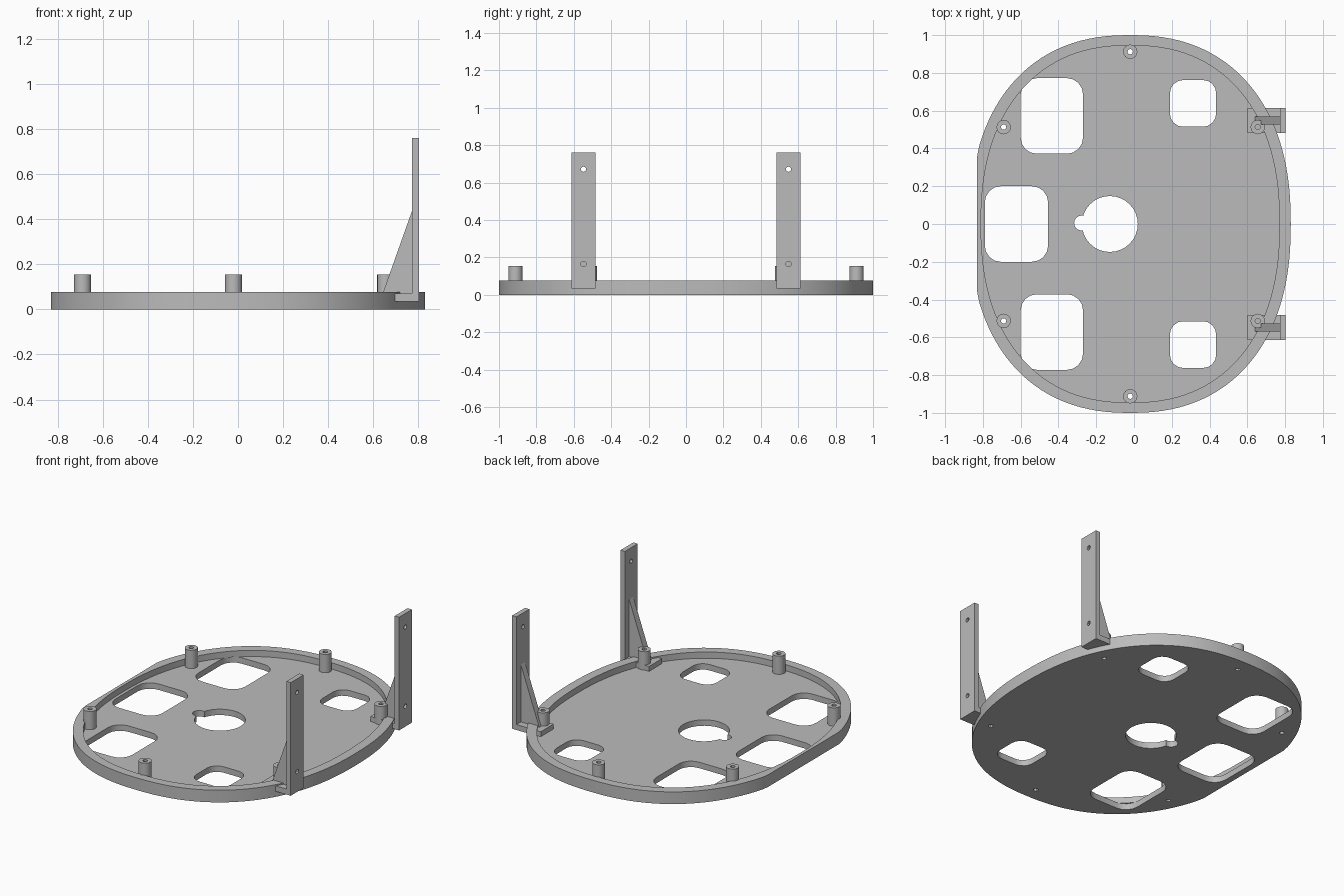
import bpy, bmesh, math
from math import cos, sin, pi

cube = bpy.data.objects.get("Cube")
if cube:
    bpy.data.objects.remove(cube, do_unlink=True)

grey = bpy.data.materials.new("plain grey")
grey.use_nodes = True
colour = (0.5, 0.5, 0.5, 1)
grey.diffuse_color = colour
grey.node_tree.nodes["Principled BSDF"].inputs["Base Color"].default_value = colour

CX = -0.02       # centre of the oval
FLOOR = 0.038    # floor thickness
RIM = 0.078      # rim height


def prism(name, points, low, high, axis="Z"):
    """Extrude a closed 2D outline along one axis."""
    place = {"Z": lambda a, b, c: (a, b, c),
             "Y": lambda a, b, c: (a, c, b),
             "X": lambda a, b, c: (c, a, b)}[axis]
    bm = bmesh.new()
    bottom = [bm.verts.new(place(a, b, low)) for a, b in points]
    top = [bm.verts.new(place(a, b, high)) for a, b in points]
    bm.faces.new(bottom)
    bm.faces.new(top)
    n = len(points)
    for i in range(n):
        j = (i + 1) % n
        bm.faces.new((bottom[i], bottom[j], top[j], top[i]))
    bmesh.ops.recalc_face_normals(bm, faces=bm.faces)
    mesh = bpy.data.meshes.new(name)
    bm.to_mesh(mesh)
    bm.free()
    obj = bpy.data.objects.new(name, mesh)
    bpy.context.collection.objects.link(obj)
    mesh.materials.append(grey)
    return obj


def oval(a, b, flat=-9, n=120, power=2.3):
    """Slightly squared oval, trimmed straight on its left side."""
    pts = []
    for i in range(n):
        c, s = cos(2 * pi * i / n), sin(2 * pi * i / n)
        x = CX + a * math.copysign(abs(c) ** (2 / power), c)
        y = b * math.copysign(abs(s) ** (2 / power), s)
        if x < flat:
            # slide the trimmed part onto the straight edge
            limit = b * (1 - ((CX - flat) / a) ** power) ** (1 / power)
            x, y = flat, max(-limit, min(limit, y))
        if not pts or math.dist(pts[-1], (x, y)) > 1e-5:
            pts.append((x, y))
    return pts


def circle(x, y, r, n=16):
    return [(x + r * cos(2 * pi * i / n), y + r * sin(2 * pi * i / n)) for i in range(n)]


def rounded(x0, x1, y0, y1, r, steps=4):
    pts = []
    corners = [(x1 - r, y1 - r), (x0 + r, y1 - r), (x0 + r, y0 + r), (x1 - r, y0 + r)]
    for k, (x, y) in enumerate(corners):
        for i in range(steps + 1):
            t = pi / 2 * (k + i / steps)
            pts.append((x + r * cos(t), y + r * sin(t)))
    return pts


def activate(obj):
    bpy.ops.object.select_all(action="DESELECT")
    obj.select_set(True)
    bpy.context.view_layer.objects.active = obj


def combine(obj, other, operation="DIFFERENCE"):
    activate(obj)
    mod = obj.modifiers.new("cut", "BOOLEAN")
    mod.operation = operation
    mod.solver = "EXACT"
    mod.object = other
    bpy.ops.object.modifier_apply(modifier=mod.name)
    bpy.data.objects.remove(other, do_unlink=True)


def smooth(obj):
    activate(obj)
    bpy.ops.object.shade_smooth_by_angle(angle=math.radians(30))


# Oval tray: hollowed from above, leaving a rim
tray = prism("tray", oval(0.85, 1.0, flat=-0.83), 0, RIM)
combine(tray, prism("hollow", oval(0.79, 0.945), FLOOR, 0.2))

# Rounded windows and keyed centre hole, cut through the floor only
windows = [rounded(-0.79, -0.455, -0.2, 0.2, 0.085)]
for side in (1, -1):
    for x0, x1, y0, y1, r in ((-0.60, -0.27, 0.372, 0.772, 0.085),
                              (0.19, 0.435, 0.515, 0.762, 0.07)):
        ya, yb = sorted((side * y0, side * y1))
        windows.append(rounded(x0, x1, ya, yb, r))
windows += [circle(-0.128, 0, 0.148, 32), circle(-0.277, 0.005, 0.04)]
for outline in windows:
    combine(tray, prism("window_cutter", outline, -0.1, FLOOR + 0.001))

# Six hollow screw posts, bored down through the floor
for x, y in ((CX, 0.912), (-0.69, 0.513), (0.655, 0.513)):
    for side in (1, -1):
        post = prism("screw_post", circle(x, side * y, 0.038), FLOOR - 0.005, 0.155)
        for part in (post, tray):
            combine(part, prism("bore_cutter", circle(x, side * y, 0.014, 12), -0.1, 0.3))
        smooth(post)
smooth(tray)

# Two upright brackets: foot, drilled plate and sloping rib
for side, label in ((1, "back"), (-1, "front")):
    y = 0.548 * side
    profile = [(0.60, 0.035), (0.803, 0.035), (0.803, 0.76), (0.772, 0.76),
               (0.772, 0.07), (0.60, 0.07)]
    bracket = prism(label + "_bracket", profile, y - 0.065, y + 0.065, "Y")
    for z in (0.165, 0.672):
        combine(bracket, prism("screw_cutter", circle(y, z, 0.014, 12), 0.7, 0.9, "X"))
    smooth(bracket)
    rib = [(0.64, 0.065), (0.775, 0.065), (0.775, 0.437), (0.772, 0.437)]
    prism(label + "_bracket_rib", rib, y - 0.021, y + 0.021, "Y")
